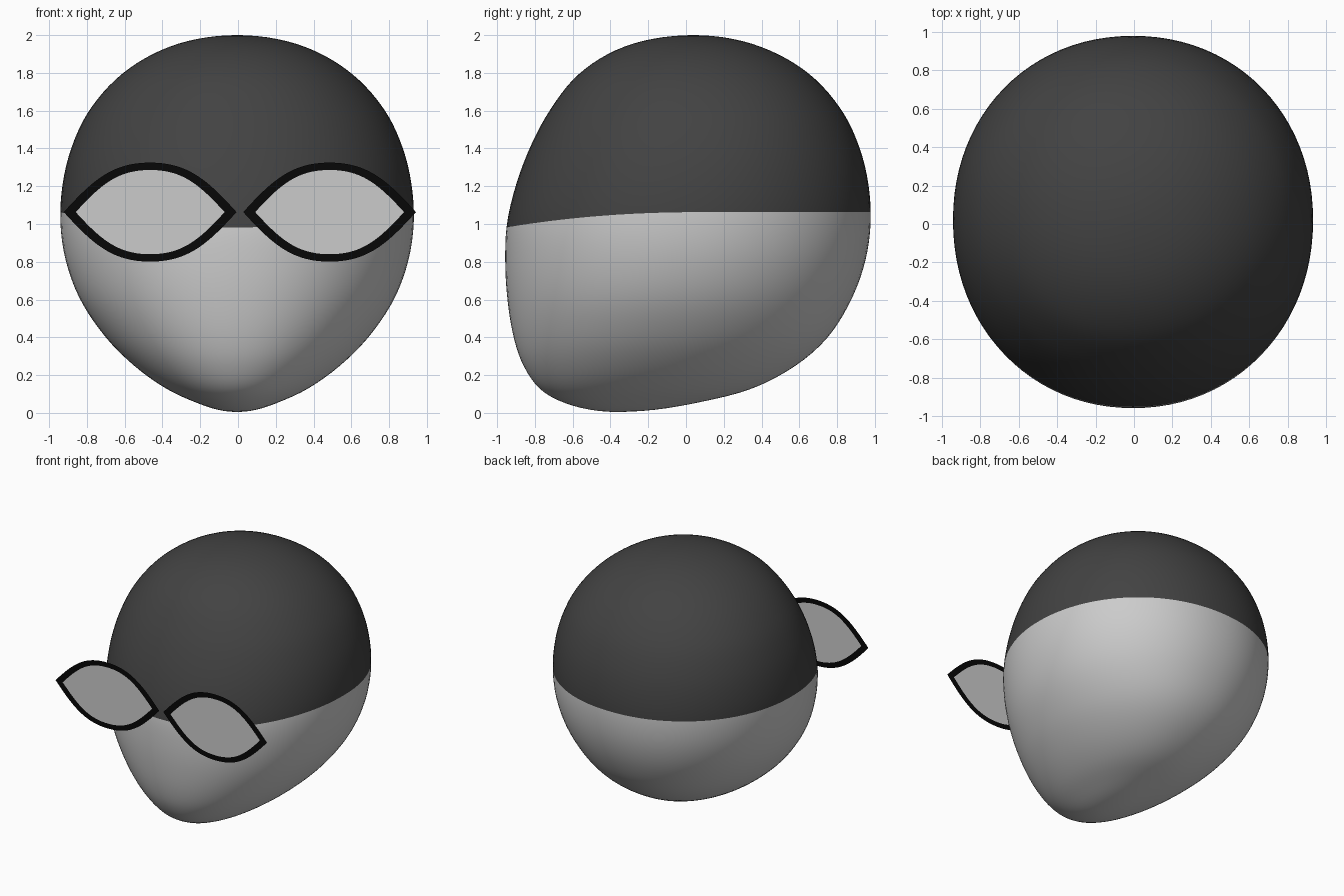
import bpy, bmesh, math

if "Cube" in bpy.data.objects:
    bpy.data.objects.remove(bpy.data.objects["Cube"])

# head cross-sections: z, front y, back y, half width
KEYS = [(0.005, -.37, -.37, 0), (.05, -.635, .04, .205), (.12, -.765, .325, .36),
        (.25, -.86, .58, .545), (.4, -.912, .75, .695), (.6, -.945, .875, .83),
        (.8, -.957, .948, .905), (1.0, -.948, .977, .935), (1.2, -.902, .967, .925),
        (1.4, -.828, .92, .878), (1.6, -.722, .825, .783), (1.8, -.56, .645, .602),
        (1.95, -.295, .362, .325), (2.0, .04, .04, 0)]
Z0, ZH = 0.005, 0.9975
SEAM = 1.063


def to_t(z):
    return math.acos(max(-1, min(1, 1 - (z - Z0) / ZH)))


T = [to_t(k[0]) for k in KEYS]


def section(z):
    """Smoothly interpolated (front, back, half width) at height z."""
    t = to_t(z)
    i = max(j for j in range(len(T) - 1) if T[j] <= t + 1e-9)
    h = T[i + 1] - T[i]
    u = (t - T[i]) / h

    def slope(j, c):
        a, b = max(j - 1, 0), min(j + 1, len(T) - 1)
        return (KEYS[b][c] - KEYS[a][c]) / (T[b] - T[a])

    return [(2*u**3 - 3*u**2 + 1) * KEYS[i][c] + (u**3 - 2*u**2 + u) * h * slope(i, c)
            + (3*u**2 - 2*u**3) * KEYS[i + 1][c] + (u**3 - u**2) * h * slope(i + 1, c)
            for c in (1, 2, 3)]


def spow(v, e):
    return math.copysign(abs(v) ** e, v)


def point(z, a):
    f, b, w = section(z)
    e = 2 / 2.08
    return (w * spow(math.cos(a), e) - .005,
            (f + b) / 2 + (b - f) / 2 * spow(math.sin(a), e), z)


def material(name, v):
    m = bpy.data.materials.new(name)
    m.diffuse_color = (v, v, v, 1)
    m.use_nodes = True
    m.node_tree.nodes["Principled BSDF"].inputs["Base Color"].default_value = m.diffuse_color
    return m


def add_object(name, bm, mats):
    me = bpy.data.meshes.new(name)
    bmesh.ops.recalc_face_normals(bm, faces=bm.faces)
    bm.to_mesh(me)
    bm.free()
    ob = bpy.data.objects.new(name, me)
    bpy.context.collection.objects.link(ob)
    for m in mats:
        me.materials.append(m)
    return ob


skin = material("skin_grey", .8)
hair = material("hair_dark", .055)
black = material("outline_black", .002)

# head: lofted rings, dipping at the front so one ring follows the hairline
N, LOW, HIGH = 96, 32, 30
ts = to_t(SEAM)
levels = [ts * i / LOW for i in range(1, LOW + 1)]
levels += [ts + (math.pi - ts) * i / HIGH for i in range(1, HIGH)]
bm = bmesh.new()
rings = []
for t in levels:
    z = Z0 + ZH * (1 - math.cos(t))
    fade = (z - Z0) / (SEAM - Z0) if z < SEAM else (2 - z) / (2 - SEAM)
    ring = []
    for j in range(N):
        a = 2 * math.pi * j / N
        y = point(z, a)[1]
        dip = .083 * (max(0, .1 - y) / 1.05) ** 2.2 * fade ** 2
        ring.append(bm.verts.new(point(z - dip, a)))
    rings.append(ring)
chin = bm.verts.new((-.005, KEYS[0][1], Z0))
crown = bm.verts.new((-.005, KEYS[-1][1], 2))
for j in range(N):
    k = (j + 1) % N
    bm.faces.new((chin, rings[0][k], rings[0][j]))
    bm.faces.new((crown, rings[-1][j], rings[-1][k])).material_index = 1
    for i in range(len(rings) - 1):
        face = bm.faces.new((rings[i][j], rings[i][k], rings[i + 1][k], rings[i + 1][j]))
        face.material_index = 1 if i >= LOW - 1 else 0
for face in bm.faces:
    face.smooth = True
add_object("head", bm, [skin, hair])


# eyes: flat pointed ovals floating just in front of the face
def oval(p0, p1, p2, p3, n=24):
    """Pointed oval from one Bezier quarter, mirrored four ways."""
    q = []
    for i in range(n + 1):
        u = i / n
        c = ((1-u)**3, 3*u*(1-u)**2, 3*u*u*(1-u), u**3)
        q.append(tuple(sum(w * p[k] for w, p in zip(c, (p0, p1, p2, p3))) for k in (0, 1)))
    top = q + [(-x, z) for x, z in q[-2::-1]]
    return top + [(x, -z) for x, z in top[-2:0:-1]]


OUTER = oval((-.457, 0), (-.30, .175), (-.195, .262), (0, .262))
INNER = oval((-.394, 0), (-.26, .147), (-.17, .223), (0, .223))

for side, cx in (("left", -.465), ("right", .485)):
    def verts(bm, pts):
        return [bm.verts.new((cx + x, -.98, 1.063 + z)) for x, z in pts]
    bm = bmesh.new()
    bm.faces.new(verts(bm, INNER))
    add_object("eye_" + side, bm, [])
    bm = bmesh.new()
    o, i = verts(bm, OUTER), verts(bm, INNER)
    for j in range(len(o)):
        k = (j + 1) % len(o)
        bm.faces.new((o[j], o[k], i[k], i[j]))
    add_object("eye_outline_" + side, bm, [black])
